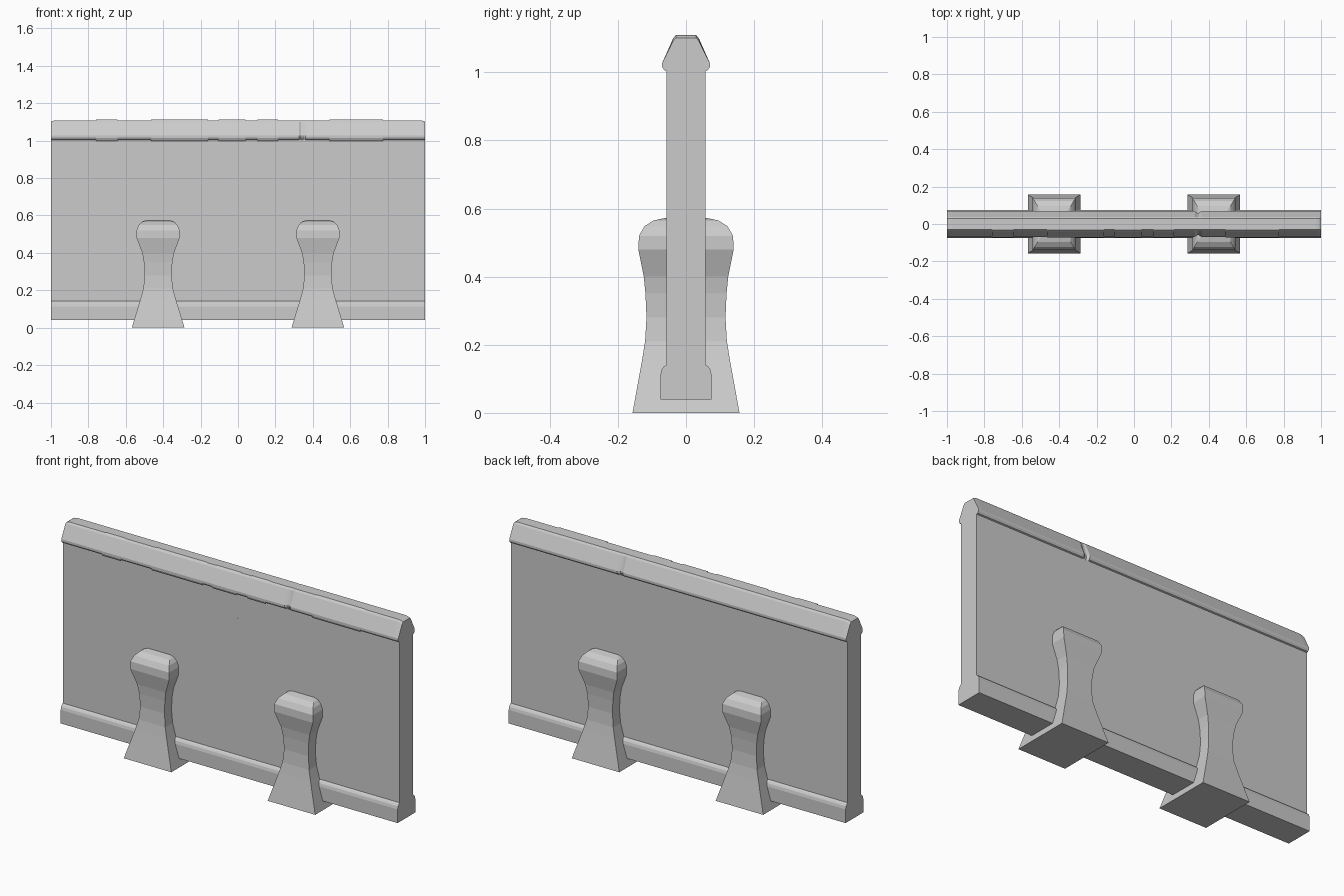
import bpy, bmesh

if "Cube" in bpy.data.objects:
    bpy.data.objects.remove(bpy.data.objects["Cube"])


def finish(name, bm, recalc=True):
    if recalc:
        bmesh.ops.recalc_face_normals(bm, faces=bm.faces)
    mesh = bpy.data.meshes.new(name)
    bm.to_mesh(mesh)
    bm.free()
    obj = bpy.data.objects.new(name, mesh)
    bpy.context.collection.objects.link(obj)
    return obj


def loft(name, rings, closed=True):
    """Bridge consecutive rings of points; closed rings get end caps."""
    bm = bmesh.new()
    vs = [[bm.verts.new(p) for p in ring] for ring in rings]
    n = len(rings[0])
    for a, b in zip(vs, vs[1:]):
        for i in range(n if closed else n - 1):
            j = (i + 1) % n
            bm.faces.new((a[i], a[j], b[j], b[i]))
    if closed:
        bm.faces.new(vs[0])
        bm.faces.new(vs[-1])
    return finish(name, bm, closed)


# Barrier panel: half section (y, z), with curb at the base and flared cap on top
HALF = [(0.075, 0.04), (0.075, 0.113), (0.071, 0.128), (0.065, 0.136), (0.057, 0.142),
        (0.057, 1.003), (0.064, 1.006), (0.070, 1.016), (0.070, 1.027),
        (0.038, 1.099), (0.030, 1.109)]


def section(x, pinch=0.0, drop=0.0):
    half = []
    for y, z in HALF:
        if z > 1.004:
            y -= pinch * (1 if z < 1.05 else 0.15)
        if z > 1.09:
            z -= drop
        half.append((y, z))
    return [(x, y, z) for y, z in half] + [(x, -y, z) for y, z in reversed(half)]


# Stations: rounded ends, plus a small chip in the cap at x = 0.34
stations = [(-1, 0, 0.008), (-0.99, 0, 0.003), (-0.975, 0, 0), (0.325, 0, 0),
            (0.337, 0.011, 0), (0.347, 0.011, 0), (0.36, 0, 0),
            (0.975, 0, 0), (0.99, 0, 0.003), (1, 0, 0.008)]
loft("barrier_panel", [section(*s) for s in stations])

# Waisted support feet: (z, half width in x, half depth in y)
FOOT = [(0, 0.141, 0.157), (0.155, 0.094, 0.129), (0.21, 0.079, 0.120),
        (0.28, 0.072, 0.116), (0.35, 0.076, 0.119), (0.40, 0.085, 0.124),
        (0.48, 0.115, 0.140), (0.52, 0.115, 0.138), (0.548, 0.104, 0.122),
        (0.565, 0.088, 0.095), (0.572, 0.066, 0.062)]
for name, cx in (("left_foot", -0.427), ("right_foot", 0.427)):
    loft(name, [[(cx + sx * w, sy * d, z) for sx, sy in ((-1, -1), (1, -1), (1, 1), (-1, 1))]
                for z, w, d in FOOT])

# Thin strips draped over the front of the cap: (x start, x end, bottom z)
STRIPS = [(-0.76, -0.645, 0.57), (-0.465, -0.16, 0.75), (-0.105, 0.04, 0.875),
          (0.105, 0.215, 0.57), (0.49, 0.775, 0.875)]
for i, (x0, x1, zb) in enumerate(STRIPS):
    path = [(-0.057, zb), (-0.060, zb), (-0.060, 0.998), (-0.067, 1.002), (-0.073, 1.014),
            (-0.073, 1.028), (-0.041, 1.101), (-0.031, 1.112), (0.0, 1.112)]
    loft(f"draped_strip_{i + 1}",
         [[(x, y, z) for y, z in path] for x in (x1, x0)], closed=False)
